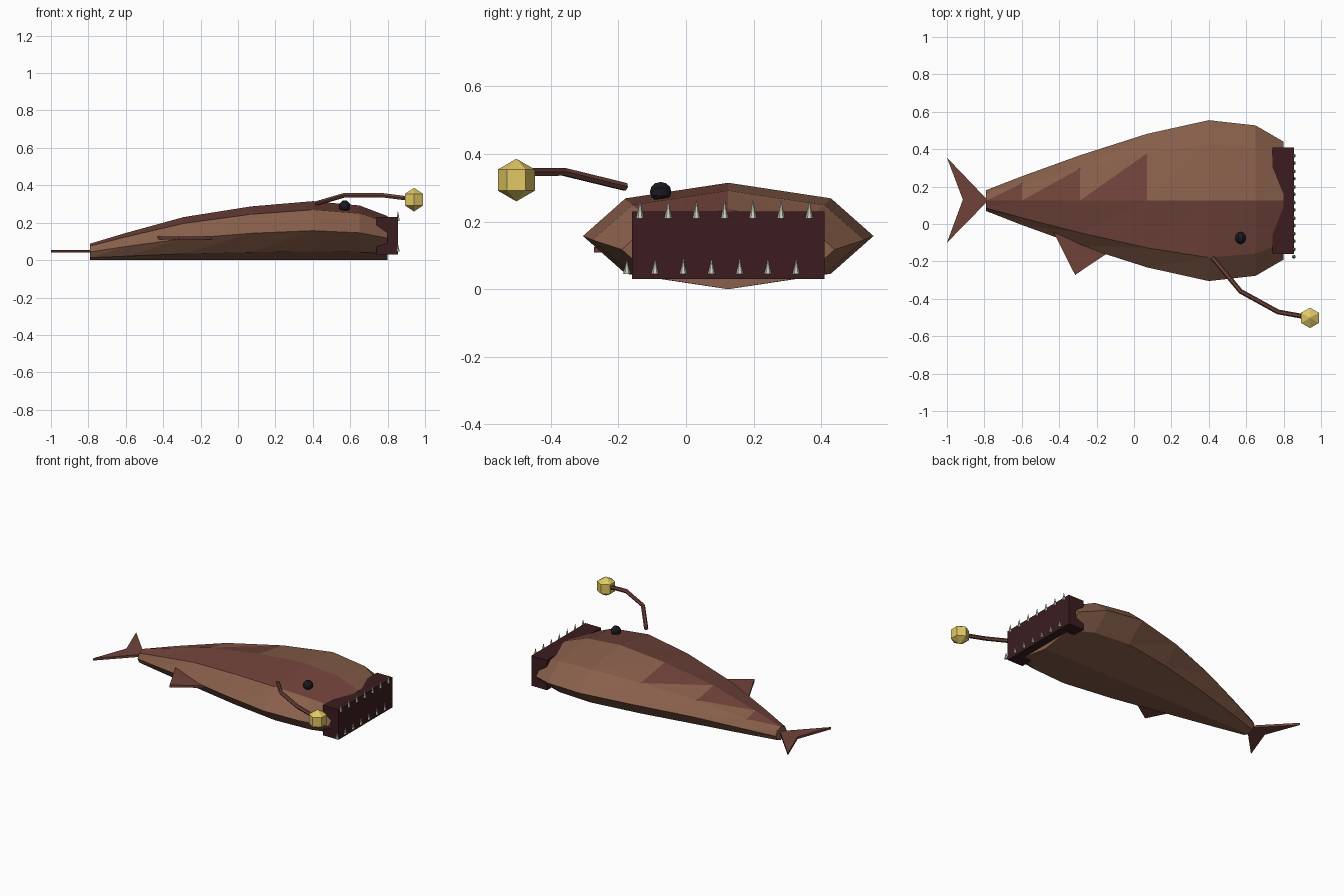
import bpy, bmesh
from math import sin, cos, pi
from mathutils import Vector, Matrix

if "Cube" in bpy.data.objects:
    bpy.data.objects.remove(bpy.data.objects["Cube"])


def material(name, rgb):
    m = bpy.data.materials.new(name)
    m.diffuse_color = (*rgb, 1)
    m.use_nodes = True
    m.node_tree.nodes["Principled BSDF"].inputs["Base Color"].default_value = m.diffuse_color
    return m


BROWN = material("brown_skin", (0.25, 0.115, 0.07))
RED = material("red_brown_skin", (0.16, 0.055, 0.042))
MAROON = material("mouth_maroon", (0.045, 0.012, 0.014))
IVORY = material("tooth_ivory", (0.62, 0.62, 0.55))
BLACK = material("eye_black", (0.01, 0.01, 0.014))
YELLOW = material("lure_yellow", (0.75, 0.58, 0.13))
MID_Y = 0.125


def finish(name, bm, *mats):
    bmesh.ops.recalc_face_normals(bm, faces=bm.faces)
    me = bpy.data.meshes.new(name)
    bm.to_mesh(me)
    bm.free()
    for m in mats:
        me.materials.append(m)
    ob = bpy.data.objects.new(name, me)
    bpy.context.collection.objects.link(ob)
    return ob


def skin_rings(bm, rings):
    """Join vertex rings with triangles; yields (segment, side, half, face)."""
    out = []
    n = len(rings[0])
    for i, (a, b) in enumerate(zip(rings, rings[1:])):
        for j in range(n):
            k = (j + 1) % n
            out.append((i, j, 0, bm.faces.new((a[j], b[j], b[k]))))
            out.append((i, j, 1, bm.faces.new((a[j], b[k], a[k]))))
    bm.faces.new(rings[0])
    bm.faces.new(rings[-1])
    return out


def plate(name, pts, z0, z1, mat):
    bm = bmesh.new()
    f = bm.faces.new([bm.verts.new((x, y, z0)) for x, y in pts])
    r = bmesh.ops.extrude_face_region(bm, geom=[f])
    for v in r["geom"]:
        if isinstance(v, bmesh.types.BMVert):
            v.co.z = z1
    return finish(name, bm, mat)


# Body: octagonal rings (x, half width, height), all resting on z = 0
stations = [(-0.79, 0.056, 0.088), (-0.6, 0.13, 0.145), (-0.29, 0.242, 0.23),
            (0.07, 0.357, 0.287), (0.4, 0.43, 0.315), (0.65, 0.402, 0.292),
            (0.8, 0.315, 0.235)]
bm = bmesh.new()
rings = []
for x, w, h in stations:
    rings.append([bm.verts.new((x, MID_Y + w * sin(j * pi / 4),
                                h / 2 + h / 2 * cos(j * pi / 4))) for j in range(8)])
for i, j, half, f in skin_rings(bm, rings):
    back_patch = j == 0 and half == 0 and i < 3
    if j == 7 or back_patch:
        f.material_index = 1
finish("body", bm, BROWN, RED)

# Mouth block
bm = bmesh.new()
bmesh.ops.create_cube(bm, size=1, matrix=Matrix.Translation((0.797, MID_Y, 0.13))
                      @ Matrix.Diagonal((0.115, 0.57, 0.2, 1)))
finish("mouth", bm, MAROON)

# Teeth: two rows of upright cones on the front of the mouth
for row, y0, z, h in (("upper", -0.136, 0.238, 0.056), ("lower", -0.175, 0.067, 0.044)):
    bm = bmesh.new()
    for k in range(7):
        bmesh.ops.create_cone(bm, cap_ends=True, segments=6, radius1=0.011, radius2=0,
                              depth=h, matrix=Matrix.Translation((0.855, y0 + k * 0.0835, z)))
    finish(row + "_teeth", bm, IVORY)

# Eye
bm = bmesh.new()
bmesh.ops.create_uvsphere(bm, u_segments=8, v_segments=6, radius=0.032,
                          matrix=Matrix.Translation((0.57, -0.075, 0.288))
                          @ Matrix.Rotation(pi / 2, 4, "X") @ Matrix.Rotation(pi / 8, 4, "Z"))
finish("eye", bm, BLACK)

# Lure stalk: thin bent tube
path = [Vector(p) for p in ((0.42, -0.18, 0.303), (0.57, -0.36, 0.347),
                            (0.77, -0.47, 0.347), (0.92, -0.497, 0.328))]
bm = bmesh.new()
rings = []
for i, p in enumerate(path):
    d = (path[min(i + 1, 3)] - path[max(i - 1, 0)]).normalized()
    side = d.cross(Vector((0, 0, 1))).normalized()
    up = side.cross(d)
    rings.append([bm.verts.new(p + 0.013 * (side * cos(a * pi / 3) + up * sin(a * pi / 3)))
                  for a in range(6)])
skin_rings(bm, rings)
finish("lure_stalk", bm, RED)

# Lure bulb
bm = bmesh.new()
bmesh.ops.create_uvsphere(bm, u_segments=6, v_segments=3, radius=0.063,
                          matrix=Matrix.Translation((0.941, -0.502, 0.323)))
finish("lure_bulb", bm, YELLOW)

# Fins
plate("tail_fin", [(-0.78, 0.125), (-1, 0.355), (-0.915, 0.13), (-1, -0.1)], 0.04, 0.055, RED)
plate("side_fin", [(-0.43, -0.045), (-0.315, -0.272), (-0.14, -0.155)], 0.109, 0.125, RED)
